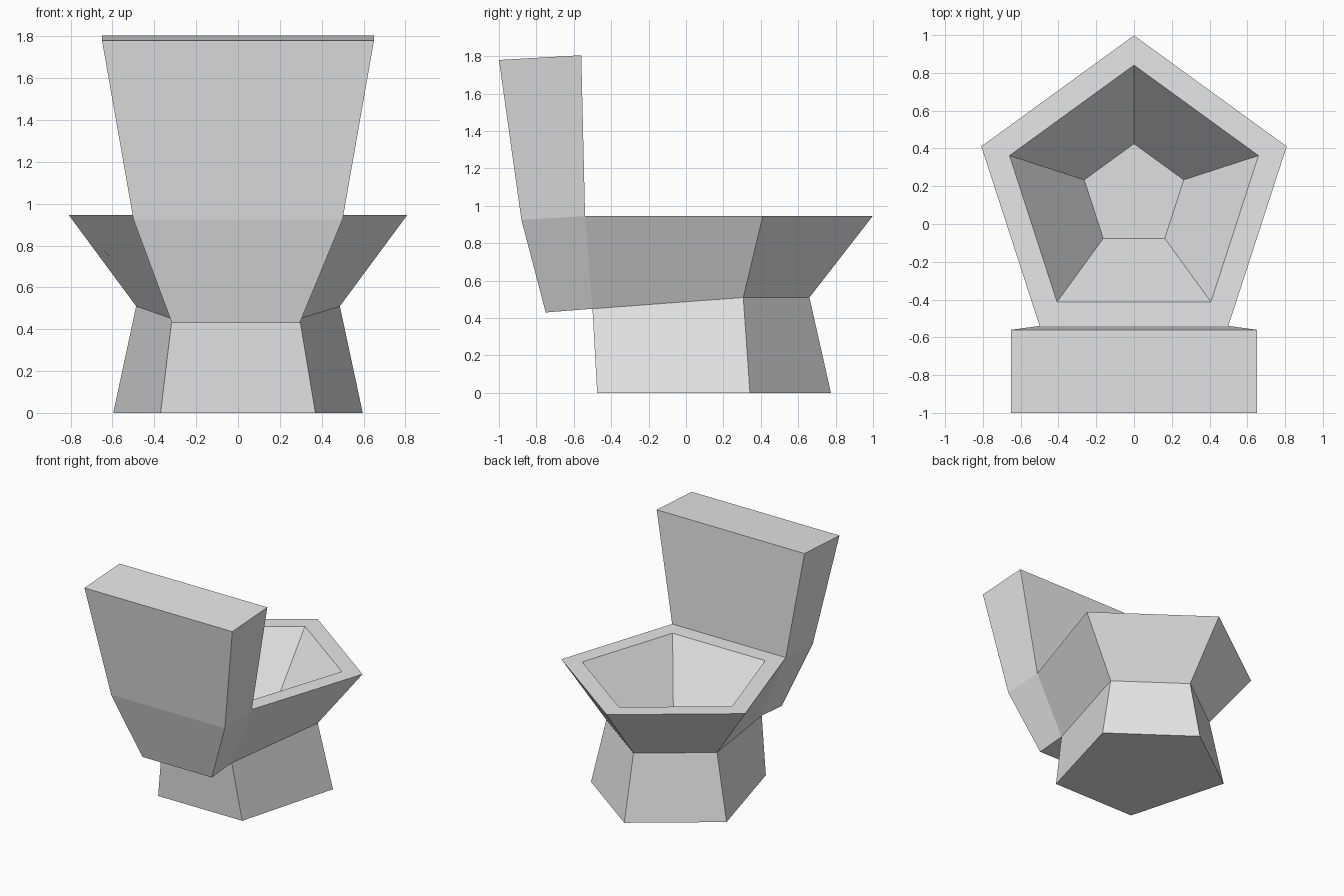
import bpy, bmesh
from math import sin, cos, tau

cube = bpy.data.objects.get("Cube")
if cube:
    bpy.data.objects.remove(cube, do_unlink=True)

# Single plain grey
grey = bpy.data.materials.new("plain grey")
grey.use_nodes = True
grey.diffuse_color = (0.8, 0.8, 0.8, 1)
grey.node_tree.nodes["Principled BSDF"].inputs["Base Color"].default_value = (0.8, 0.8, 0.8, 1)

bm = bmesh.new()
CY = 0.148  # bowl centre along y


def ring(radius, z, tilt=0.0, front=None):
    """Pentagon with its point at +y; corners 2 and 3 can be moved to (x, y)."""
    pts = []
    for i in range(5):
        a = i * tau / 5
        x, y = radius * sin(a), CY + radius * cos(a)
        if front and i in (2, 3):
            x, y = front[0] if i == 2 else -front[1], front[2]
        pts.append(bm.verts.new((x, y, z + tilt * (y - CY))))
    return pts


def bridge(lower, upper, skip=()):
    n = len(lower)
    for i in range(n):
        if i not in skip:
            j = (i + 1) % n
            bm.faces.new((lower[i], lower[j], upper[j], upper[i]))


# Foot, waist and bowl rim
foot = ring(0.627, 0, front=(0.37, 0.37, -0.475))
waist = ring(0.512, 0.51, front=(0.295, 0.316, -0.5))
for v in waist[2:4]:
    v.co.z = 0.45
rim = ring(0.85, 0.945)
bm.faces.new(foot)
bridge(foot, waist)
bridge(waist, rim, skip=(2,))  # the front side grows into the tank

# Bowl hollow
lip = ring(0.693, 0.945)
floor = ring(0.277, 0.385, tilt=0.075)
bridge(rim, lip)
bridge(lip, floor)
bm.faces.new(floor)


# Tank: cross-sections from bottom to top, each ordered back pair, front pair
def section(back, half_r, half_l, y, z):
    front = [bm.verts.new((-half_l, y, z)), bm.verts.new((half_r, y, z))]
    return back + front


bottom = section([waist[2], waist[3]], 0.295, 0.316, -0.75, 0.43)
middle = section([rim[2], rim[3]], 0.5, 0.5, -0.88, 0.925)
top_back = [bm.verts.new((s * 0.65, -0.56, 1.805)) for s in (1, -1)]
top = section(top_back, 0.65, 0.65, -1.0, 1.78)
bm.faces.new(bottom)
bridge(bottom, middle, skip=(0,))
bridge(middle, top)
bm.faces.new(top)

bmesh.ops.recalc_face_normals(bm, faces=bm.faces)
mesh = bpy.data.meshes.new("toilet")
bm.to_mesh(mesh)
bm.free()
mesh.materials.append(grey)
bpy.context.collection.objects.link(bpy.data.objects.new("toilet", mesh))
